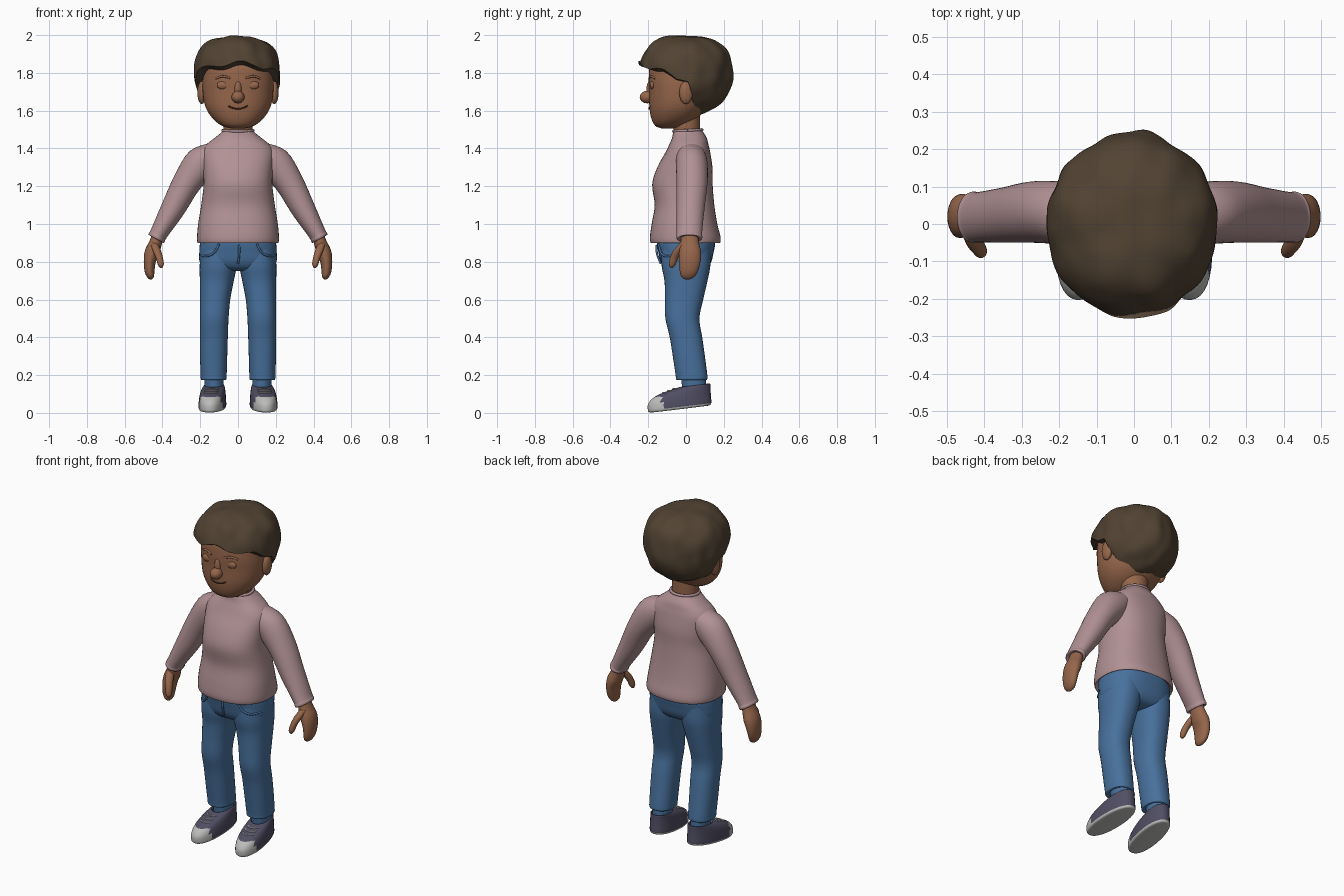
import bpy, bmesh, math
from mathutils import Vector, noise

if "Cube" in bpy.data.objects:
    bpy.data.objects.remove(bpy.data.objects["Cube"])


def material(name, rgb):
    m = bpy.data.materials.new(name)
    lin = [((c / 255 + 0.055) / 1.055) ** 2.4 for c in rgb]
    m.diffuse_color = (*lin, 1)
    m.use_nodes = True
    m.node_tree.nodes["Principled BSDF"].inputs["Base Color"].default_value = m.diffuse_color
    return m


SKIN = material("skin brown", (150, 102, 75))
HAIR = material("hair dark brown", (82, 67, 51))
SWEATER = material("sweater dusty pink", (177, 145, 148))
DENIM = material("denim blue", (72, 113, 157))
CANVAS = material("shoe slate", (80, 78, 99))
RUBBER = material("rubber light grey", (188, 188, 186))
LIP = material("mouth dark", (82, 48, 38))


def finish(name, bm, mats, rule=None, angle=50):
    bmesh.ops.recalc_face_normals(bm, faces=bm.faces)
    me = bpy.data.meshes.new(name)
    for f in bm.faces:
        f.smooth = True
        if rule:
            f.material_index = rule(f.calc_center_median())
    bm.to_mesh(me)
    bm.free()
    for m in mats:
        me.materials.append(m)
    me.set_sharp_from_angle(angle=math.radians(angle))
    ob = bpy.data.objects.new(name, me)
    bpy.context.collection.objects.link(ob)
    return ob


def smooth_path(rows, steps):
    # Catmull-Rom interpolation through rows of numbers
    out = []
    for i in range(len(rows) - 1):
        p = [rows[max(0, min(len(rows) - 1, i + k))] for k in (-1, 0, 1, 2)]
        for s in range(steps):
            t = s / steps
            out.append([0.5 * (2 * b + (c - a) * t + (2 * a - 5 * b + 4 * c - d) * t * t
                               + (3 * b - a - 3 * c + d) * t ** 3) for a, b, c, d in zip(*p)])
    out.append(list(rows[-1]))
    return out


def loft(name, rings, mats, side=1, power=2.0, seg=36, steps=4, warp=None, rule=None):
    # rings: x, y, z, half width, half depth, tilt about y
    bm = bmesh.new()
    loops = []
    for x, y, z, a, b, t in smooth_path(rings, steps):
        loop = []
        for k in range(seg):
            w = 2 * math.pi * k / seg
            c, s = math.cos(w), math.sin(w)
            u = a * math.copysign(abs(c) ** (2 / power), c)
            v = b * math.copysign(abs(s) ** (2 / power), s)
            loop.append(bm.verts.new((x + u * math.cos(t), y + v, z + u * math.sin(t))))
        loops.append(loop)
    for p, q in zip(loops, loops[1:]):
        for k in range(seg):
            j = (k + 1) % seg
            bm.faces.new((p[k], p[j], q[j], q[k]))
    bm.faces.new(loops[0])
    bm.faces.new(loops[-1])
    pick = {f: rule(f.calc_center_median()) for f in bm.faces} if rule else {}
    for v in bm.verts:
        if warp:
            v.co = warp(v.co)
        v.co.x *= side
    for f, i in pick.items():
        f.material_index = i
    return finish(name, bm, mats)


def ball(name, centre, size, mat):
    bm = bmesh.new()
    bmesh.ops.create_uvsphere(bm, u_segments=24, v_segments=16, radius=1)
    for v in bm.verts:
        v.co = Vector(c + s * p for c, s, p in zip(centre, size, v.co))
    return finish(name, bm, [mat])


def tube(name, pts, r, mat):
    cu = bpy.data.curves.new(name, "CURVE")
    cu.dimensions = "3D"
    cu.bevel_depth, cu.bevel_resolution, cu.use_fill_caps = r, 2, True
    pts = smooth_path(pts, 5)
    sp = cu.splines.new("POLY")
    sp.points.add(len(pts) - 1)
    for p, co in zip(sp.points, pts):
        p.co = (*co, 1)
    cu.materials.append(mat)
    ob = bpy.data.objects.new(name, cu)
    bpy.context.collection.objects.link(ob)


def stack(rows):
    # horizontal rings on the middle plane: z, y, half width, half depth
    return [(0, y, z, a, b, 0) for z, y, a, b in rows]


# Head, neck and face
loft("head", stack([(1.505, -.095, .03, .03), (1.52, -.088, .085, .075), (1.56, -.062, .135, .122),
                    (1.62, -.042, .172, .152), (1.70, -.03, .187, .165), (1.78, -.03, .186, .167),
                    (1.86, -.02, .17, .16), (1.95, 0, .08, .08)]), [SKIN], power=2.15, seg=48)
loft("neck", stack([(1.42, .005, .078, .07), (1.50, .005, .076, .07), (1.60, 0, .08, .075)]), [SKIN])
ball("nose", (0, -.205, 1.672), (.034, .04, .033), SKIN)
ball("nose_bridge", (0, -.188, 1.71), (.02, .022, .05), SKIN)
tube("mouth", [(-.05, -.188, 1.624), (-.02, -.195, 1.612), (.02, -.195, 1.612), (.05, -.188, 1.626)], .004, LIP)
for s, word in ((-1, "left"), (1, "right")):
    ball(word + "_ear", (s * .192, 0, 1.695), (.023, .036, .06), SKIN)
    ball(word + "_eyelid", (s * .08, -.178, 1.735), (.032, .014, .022), SKIN)
    tube(word + "_brow", [(s * .04, -.193, 1.772), (s * .08, -.184, 1.782), (s * .118, -.163, 1.77)], .006, SKIN)

# Hair: lumpy rounded cap cut off along the hairline
LINE = [(-.3, 1.87), (-.19, 1.83), (-.12, 1.81), (-.05, 1.755), (.015, 1.74), (.045, 1.60), (.08, 1.565), (.4, 1.565)]


def hairline(y):
    for (y0, z0), (y1, z1) in zip(LINE, LINE[1:]):
        if y <= y1:
            return z0 + (z1 - z0) * (y - y0) / (y1 - y0)
    return LINE[-1][1]


bm = bmesh.new()
bmesh.ops.create_icosphere(bm, subdivisions=6, radius=1)
for v in bm.verts:
    d = v.co.normalized()
    e = 2.6 if d.z > 0 else 2.1
    h = math.hypot(d.x, d.y)
    k = (h ** e + abs(d.z) ** e) ** (-1 / e)
    k *= 1 + .05 * noise.noise(Vector((d.x * 3, d.y * 3, d.z * 1.6 + 5)))
    p = Vector((-.006 + .226 * d.x * k, -.002 + .249 * d.y * k, 1.785 + .212 * d.z * k))
    p.z = max(p.z, hairline(p.y) + .012 * math.sin(p.x * 32 + 1))
    v.co = p
finish("hair", bm, [HAIR], angle=60)

# Sweater body and collar
loft("sweater_body", stack([(.925, 0, .185, .15), (.905, -.003, .205, .175), (.90, -.003, .214, .184),
                            (.93, -.004, .217, .187), (1.0, -.008, .211, .174), (1.10, -.008, .195, .158),
                            (1.21, -.019, .182, .160), (1.30, -.006, .186, .146), (1.38, .01, .19, .118),
                            (1.42, .015, .168, .104), (1.455, .018, .125, .092), (1.485, .012, .088, .08),
                            (1.498, .01, .078, .073)]), [SWEATER], power=2.35, seg=48)
ring = [(.08 * math.cos(i * math.pi / 8), .01 + .075 * math.sin(i * math.pi / 8),
         1.495 + .004 * math.sin(i * math.pi / 8)) for i in range(17)]
tube("sweater_collar", ring, .008, SWEATER)

# Trouser hips
loft("trouser_hips", stack([(.95, 0, .19, .15), (.90, 0, .201, .155), (.85, 0, .205, .146), (.80, 0, .203, .134),
                            (.765, 0, .17, .11), (.75, 0, .10, .07)]), [DENIM], power=2.5, seg=48)
tube("trouser_fly", [(.006, -.157, .89), (.006, -.153, .84), (0, -.133, .79)], .006, DENIM)


def shoe_warp(p):
    # raise the heel, turn the toe outwards and move under the leg
    z = p.z * .8 + .12 * (p.y + .2)
    c, s = math.cos(.1), math.sin(.1)
    return Vector((.132 + p.x * c - p.y * s, p.x * s + p.y * c, z))


for s, word in ((-1, "left"), (1, "right")):
    # Sleeve, cuff and hand
    loft(word + "_sleeve", [(.10, .025, 1.385, .06, .07, .85), (.185, .03, 1.33, .09, .083, .68),
                            (.27, .032, 1.22, .076, .082, .54), (.345, .024, 1.08, .064, .074, .5),
                            (.418, .018, .952, .047, .067, .5), (.428, .018, .932, .048, .069, .5),
                            (.434, .018, .921, .044, .064, .5), (.432, .018, .926, .03, .045, .5)],
         [SWEATER], side=s)
    loft(word + "_hand", [(.42, .02, .955, .03, .043, .5), (.436, .02, .90, .034, .049, .4),
                          (.455, .022, .85, .039, .058, .25), (.467, .02, .80, .032, .057, 0),
                          (.468, .015, .75, .026, .048, -.1), (.463, .01, .72, .018, .034, -.1),
                          (.461, .008, .706, .005, .01, -.1)], [SKIN], side=s)
    loft(word + "_thumb", [(.445, -.005, .90, .02, .025, 0), (.43, -.04, .86, .022, .026, 0),
                           (.416, -.063, .82, .019, .022, 0), (.409, -.073, .785, .016, .018, 0),
                           (.407, -.075, .768, .006, .007, 0)], [SKIN], side=s, seg=20)
    # Trouser leg, pocket seam and sock
    loft(word + "_trouser_leg", [(.10, 0, .88, .095, .13, 0), (.105, 0, .78, .098, .129, 0),
                                 (.112, 0, .70, .09, .114, 0), (.121, -.01, .60, .08, .101, 0),
                                 (.126, -.019, .50, .076, .090, 0), (.128, 0, .40, .074, .086, 0),
                                 (.129, .015, .30, .072, .085, 0), (.129, .029, .20, .069, .084, 0),
                                 (.129, .03, .18, .068, .083, 0), (.129, .03, .174, .062, .076, 0),
                                 (.129, .03, .18, .045, .055, 0)], [DENIM], side=s, power=2.3)
    tube(word + "_pocket_seam", [(s * .10, -.145, .895), (s * .125, -.134, .85), (s * .165, -.108, .83),
                                 (s * .197, -.05, .835)], .006, DENIM)
    loft(word + "_sock", [(.127, .045, .09, .05, .062, 0), (.127, .042, .15, .05, .064, 0),
                          (.128, .036, .21, .054, .066, 0)], [DENIM], side=s)
    # Shoe with light sole and toe cap
    loft(word + "_shoe", [(0, -.033, 0, .055, .15, 0), (0, -.033, .004, .066, .163, 0), (0, -.034, .02, .071, .169, 0),
                          (0, -.034, .06, .070, .167, 0), (0, -.022, .095, .067, .153, 0),
                          (0, .004, .122, .062, .126, 0), (0, .04, .142, .055, .089, 0),
                          (0, .045, .145, .049, .078, 0), (0, .045, .13, .044, .07, 0)],
         [CANVAS, RUBBER], side=s, power=2.2, steps=6, warp=shoe_warp,
         rule=lambda c: int(c.z < .016 or (c.y < -.135 and c.z < .1)))
    for i, (y, z) in enumerate(((-.124, .121), (-.098, .130), (-.07, .138))):
        pts = [shoe_warp(Vector((x, y + 14 * x * x, z))) for x in (-.034, -.017, 0, .017, .034)]
        tube(f"{word}_lace_{i + 1}", [(p.x * s, p.y, p.z) for p in pts], .004, RUBBER)
